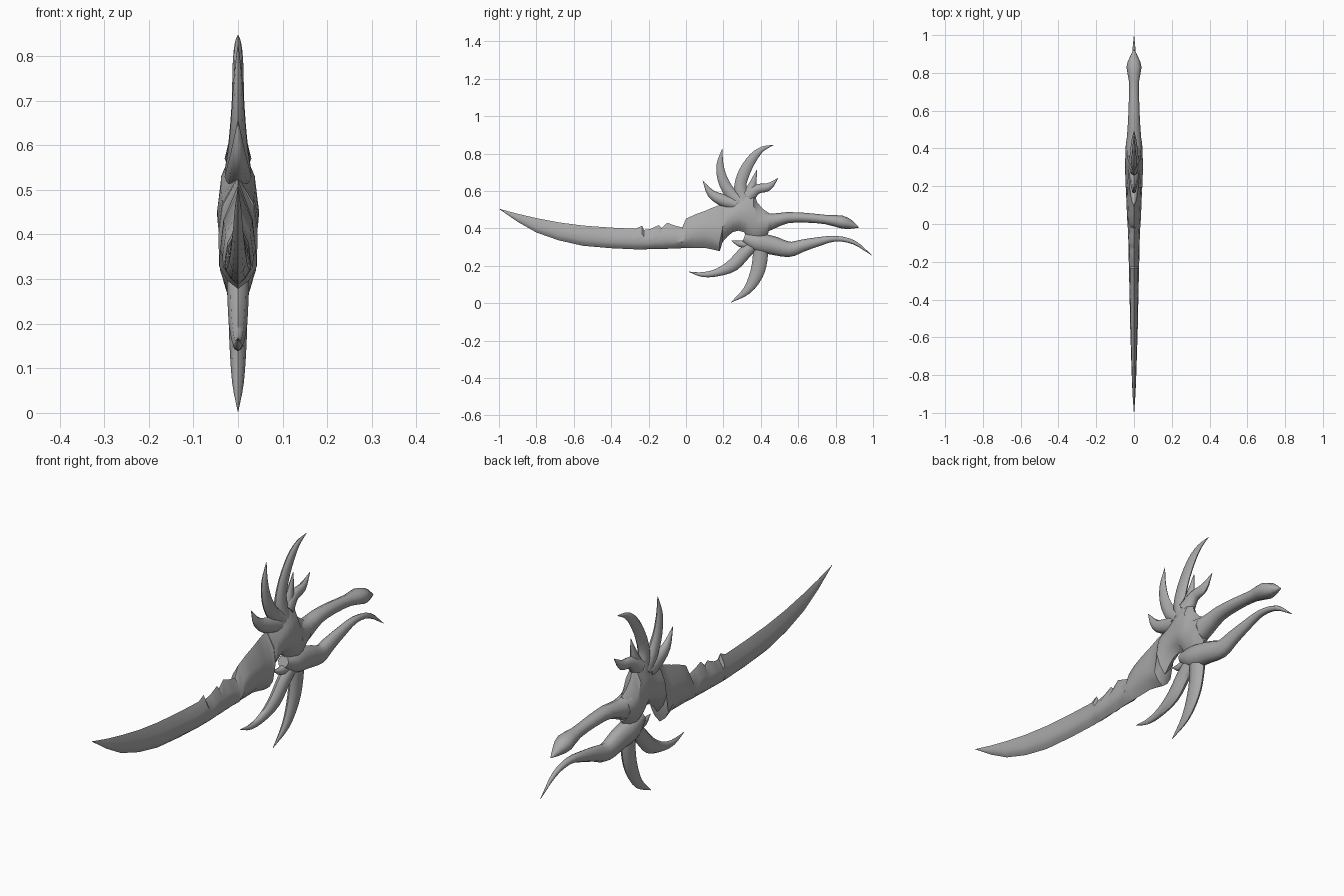
import bpy, bmesh, math
from mathutils import Vector

grey = bpy.data.materials.new("bone_grey")
grey.diffuse_color = (0.4, 0.4, 0.4, 1)


def skin(name, rings, angle):
    """Join equal-sized rings of points into a closed skin."""
    bm = bmesh.new()
    loops = [[bm.verts.new(p) for p in r] for r in rings]
    for a, b in zip(loops, loops[1:]):
        for i in range(len(a)):
            j = (i + 1) % len(a)
            bm.faces.new((a[i], a[j], b[j], b[i]))
    bm.faces.new(loops[0])
    bm.faces.new(loops[-1][::-1])
    bmesh.ops.remove_doubles(bm, verts=bm.verts, dist=0.0004)
    bmesh.ops.recalc_face_normals(bm, faces=bm.faces)
    mesh = bpy.data.meshes.new(name)
    bm.to_mesh(mesh)
    bm.free()
    mesh.materials.append(grey)
    ob = bpy.data.objects.new(name, mesh)
    bpy.context.collection.objects.link(ob)
    bpy.ops.object.select_all(action='DESELECT')
    ob.select_set(True)
    bpy.context.view_layer.objects.active = ob
    bpy.ops.object.shade_smooth_by_angle(angle=math.radians(angle))


def spline(pts, steps):
    """Catmull-Rom through tuples of any size."""
    v = [Vector(p) for p in pts]
    v = [2 * v[0] - v[1]] + v + [2 * v[-1] - v[-2]]
    out = []
    for a, b, c, d in zip(v, v[1:], v[2:], v[3:]):
        for k in range(steps):
            t = k / steps
            out.append(0.5 * (2 * b + (c - a) * t + (2 * a - 5 * b + 4 * c - d) * t * t
                              + (3 * b - a - 3 * c + d) * t ** 3))
    return out + [v[-2]]


def horn(name, pts, steps=3, sides=8):
    """Curved taper; each point is (y, z, in-plane radius, x radius)."""
    path = spline(pts, steps)
    rings = []
    for i, p in enumerate(path):
        q, r = path[max(i - 1, 0)], path[min(i + 1, len(path) - 1)]
        t = Vector((r[0] - q[0], r[1] - q[1])).normalized()
        ring = []
        for k in range(sides):
            a = 2 * math.pi * k / sides
            u, w = max(p[2], 0) * math.cos(a), max(p[3], 0) * math.sin(a)
            ring.append((w, p[0] - t.y * u, p[1] + t.x * u))
        rings.append(ring)
    skin(name, rings, 60)


def slab(name, cols):
    """Lens section; each column is (y, top, bottom, half thickness, height of widest line)."""
    rings = []
    for y, top, bot, w, f in cols:
        h = top - bot
        half = [(0, bot), (w * 0.6, bot + h * f * 0.4), (w, bot + h * f),
                (w * 0.8, bot + h * (f + (1 - f) * 0.5)), (0, top)]
        rings.append([(x, y, z) for x, z in half] + [(-x, y, z) for x, z in half[3:0:-1]])
    skin(name, rings, 40)


# blade with notched back and guard heel
slab("blade", [
    (-1.0, .505, .504, .001, .5), (-.9, .478, .435, .008, .35), (-.8, .455, .378, .012, .3),
    (-.68, .432, .336, .016, .3), (-.55, .415, .307, .020, .3), (-.4, .404, .294, .023, .3),
    (-.27, .398, .288, .026, .3), (-.235, .414, .288, .026, .3), (-.225, .392, .288, .027, .3),
    (-.19, .397, .289, .028, .3), (-.145, .418, .290, .029, .3), (-.13, .403, .290, .029, .3),
    (-.10, .430, .291, .030, .3), (-.06, .415, .293, .031, .3), (-.02, .405, .294, .033, .3),
    (0, .452, .295, .035, .35), (.05, .475, .295, .037, .35), (.1, .493, .296, .04, .35),
    (.14, .51, .288, .041, .3), (.18, .525, .278, .042, .2), (.195, .53, .325, .044, .35)])

# central body between blade and grip
slab("body", [
    (.194, .53, .325, .044, .4), (.22, .535, .355, .045, .45), (.25, .545, .38, .046, .4),
    (.28, .575, .388, .047, .35), (.31, .61, .38, .047, .3), (.33, .62, .345, .047, .35),
    (.36, .61, .32, .046, .4), (.38, .54, .32, .045, .45), (.41, .505, .335, .044, .5),
    (.44, .485, .375, .042, .5)])

# upper grip ending in an angular pommel
horn("grip", [(.38, .43, .07, .045), (.46, .438, .042, .038), (.54, .457, .03, .032),
              (.64, .457, .026, .028), (.75, .447, .025, .026), (.83, .435, .034, .04),
              (.88, .42, .024, .024), (.925, .405, .001, .002)], 2)

# long lower horn trailing behind
horn("tail_horn", [(.31, .35, .025, .025), (.38, .325, .05, .04), (.46, .31, .05, .036),
                   (.55, .288, .041, .03), (.62, .307, .033, .025), (.70, .327, .025, .02),
                   (.80, .345, .015, .015), (.90, .324, .011, .01), (.995, .255, .001, .001)])

# curved horns below the body
horn("front_lower_horn", [(.36, .31, .03, .025), (.31, .265, .035, .024), (.25, .203, .034, .021),
                          (.17, .165, .021, .015), (.09, .153, .013, .009), (.015, .168, .001, .001)])
horn("rear_lower_horn", [(.40, .32, .04, .028), (.395, .23, .04, .022), (.375, .15, .036, .019),
                         (.325, .067, .022, .013), (.24, .004, .001, .001)])
horn("heel_thorn", [(.35, .315, .025, .02), (.29, .318, .018, .014), (.243, .335, .001, .001)])

# crown of horns above the body
horn("crown_front_thorn", [(.27, .53, .035, .03), (.20, .55, .033, .025), (.135, .585, .022, .016),
                           (.09, .655, .001, .001)])
horn("crown_front_horn", [(.29, .54, .04, .03), (.235, .59, .032, .022), (.195, .665, .027, .015),
                          (.182, .745, .018, .01), (.194, .825, .001, .001)])
horn("crown_tall_horn", [(.31, .54, .045, .03), (.29, .62, .033, .02), (.312, .70, .031, .014),
                         (.36, .78, .024, .012), (.41, .825, .013, .008), (.468, .846, .001, .001)])
horn("crown_mid_thorn", [(.33, .57, .035, .025), (.355, .63, .022, .014), (.378, .712, .001, .001)])
horn("crown_rear_thorn", [(.33, .57, .04, .03), (.38, .61, .026, .02), (.44, .622, .021, .014),
                          (.492, .668, .001, .001)])
